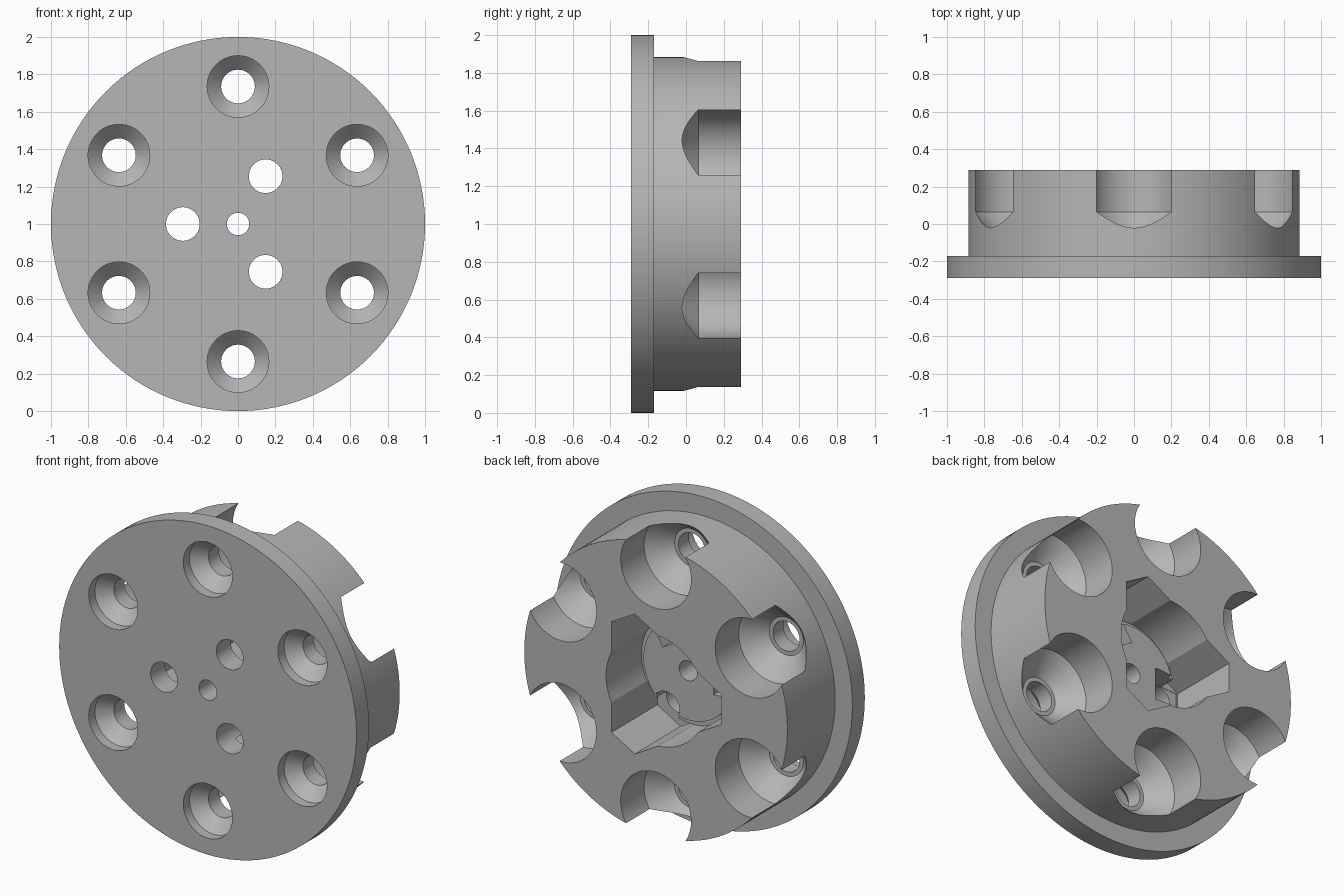
import bpy, bmesh
from math import pi, sin, cos, radians
from mathutils import Matrix, Vector

old = bpy.data.objects.get("Cube")
if old:
    bpy.data.objects.remove(old, do_unlink=True)

grey = bpy.data.materials.new("plain grey")
grey.use_nodes = True
colour = (0.47, 0.47, 0.47, 1)
grey.diffuse_color = colour
grey.node_tree.nodes["Principled BSDF"].inputs["Base Color"].default_value = colour


def loft(name, loops):
    """Closed solid through loops of equal length, normals outward."""
    bm = bmesh.new()
    rings = [[bm.verts.new(p) for p in loop] for loop in loops]
    n = len(rings[0])
    for a, b in zip(rings, rings[1:]):
        for i in range(n):
            j = (i + 1) % n
            bm.faces.new((a[i], a[j], b[j], b[i]))
    bm.faces.new(rings[0][::-1])
    bm.faces.new(rings[-1])
    bm.normal_update()
    if bm.calc_volume(signed=True) < 0:
        bmesh.ops.reverse_faces(bm, faces=bm.faces[:])
    mesh = bpy.data.meshes.new(name)
    bm.to_mesh(mesh)
    bm.free()
    mesh.materials.append(grey)
    ob = bpy.data.objects.new(name, mesh)
    bpy.context.scene.collection.objects.link(ob)
    return ob


def lathe(name, profile, x=0, z=0, sides=64):
    """Revolve (radius, y) points about a line parallel to y."""
    angles = [2 * pi * i / sides for i in range(sides)]
    return loft(name, [[(x + r * cos(t), y, z + r * sin(t)) for t in angles]
                       for r, y in profile])


def prism(name, outline, y0, y1):
    """Extrude an (x, z) outline along y."""
    return loft(name, [[(x, y, z) for x, z in outline] for y in (y0, y1)])


def boolean(target, tool, operation="DIFFERENCE"):
    """Combine the tool into the target; an empty outcome is not kept."""
    mod = target.modifiers.new("combine", "BOOLEAN")
    mod.operation = operation
    mod.solver = "EXACT"
    mod.object = tool
    bpy.context.view_layer.update()
    graph = bpy.context.evaluated_depsgraph_get()
    mesh = bpy.data.meshes.new_from_object(target.evaluated_get(graph))
    target.modifiers.clear()
    if len(mesh.polygons):
        target.data = mesh
    bpy.data.objects.remove(tool, do_unlink=True)


def turned(points, degrees):
    rot = Matrix.Rotation(radians(degrees), 2)
    return [tuple(rot @ Vector(p)) for p in points]


FRONT, FLANGE, BACK = -0.29, -0.17, 0.29
ARMS = (60, 180, 300)

# flange and hub in one turned body
hub = lathe("flanged_hub", [(1, FRONT), (1, FLANGE), (0.885, FLANGE),
                            (0.885, BACK)], sides=128)

# three-cornered socket in the back
corner = [(0.44, -0.09), (0.44, 0.09)]
outline = [p for a in ARMS for p in turned(corner, a)]
boolean(hub, prism("socket_cutter", outline, -0.15, 0.5))

# raised floor in the socket, then its round clearance and stepped rim
boolean(hub, lathe("socket_floor", [(0.334, -0.2), (0.334, 0)]), "UNION")
boolean(hub, lathe("round_cutter", [(0.3, -0.02), (0.3, -0.05),
                                    (0.335, -0.05), (0.335, 0.5)]))

# slot and through hole in each arm
slot = [(0.17, -0.1), (0.43, -0.085), (0.43, 0.085), (0.17, 0.1)]
for a in ARMS:
    boolean(hub, prism("slot_cutter", turned(slot, a), -0.152, 0.1))
    t = radians(a)
    boolean(hub, lathe("arm_hole", [(0.09, -0.4), (0.09, 0.1)],
                       0.295 * cos(t), 0.295 * sin(t), 40))
boolean(hub, lathe("centre_hole", [(0.06, -0.4), (0.06, 0.1)], sides=40))

# screw holes: front countersink, shank and open pocket at the back
screw = [(0.165, -0.4), (0.165, -0.23), (0.09, -0.155), (0.09, -0.055),
         (0.115, -0.055), (0.237, 0.065), (0.237, 0.5)]
for k in range(6):
    t = radians(30 + 60 * k)
    boolean(hub, lathe("screw_cutter", screw,
                       0.735 * cos(t), 0.735 * sin(t), 48))

# stand it on the ground
hub.data.transform(Matrix.Translation((0, 0, 1)))
bpy.ops.object.select_all(action="DESELECT")
hub.select_set(True)
bpy.context.view_layer.objects.active = hub
bpy.ops.object.shade_smooth_by_angle(angle=radians(25))
